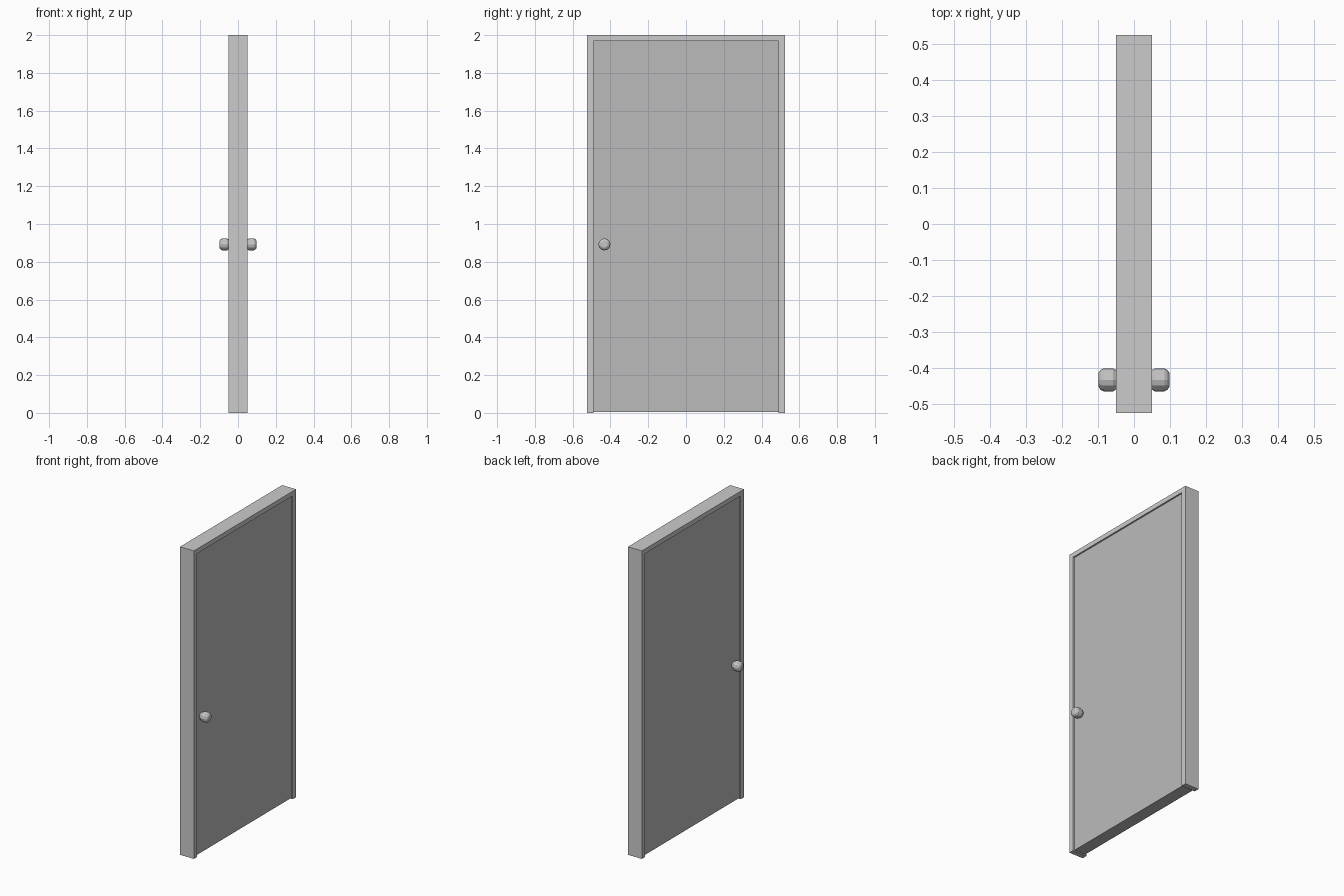
import bpy, bmesh, math
from mathutils import Matrix

if "Cube" in bpy.data.objects:
    bpy.data.objects.remove(bpy.data.objects["Cube"])


def material(name, v):
    m = bpy.data.materials.new(name)
    m.diffuse_color = (v, v, v, 1)
    m.use_nodes = True
    m.node_tree.nodes["Principled BSDF"].inputs["Base Color"].default_value = m.diffuse_color
    return m


FRAME = material("light grey", 0.60)
PANEL = material("mid grey", 0.50)
METAL = material("knob grey", 0.55)


def finish(name, bm, mat):
    bmesh.ops.recalc_face_normals(bm, faces=bm.faces)
    me = bpy.data.meshes.new(name)
    bm.to_mesh(me)
    bm.free()
    me.materials.append(mat)
    ob = bpy.data.objects.new(name, me)
    bpy.context.collection.objects.link(ob)
    return ob


# Door frame: a U-shaped outline extruded through the wall thickness
W, H, T, D = 0.524, 2.0, 0.034, 0.05
outline = [(-W, 0), (-W, H), (W, H), (W, 0),
           (W - T, 0), (W - T, H - T + 0.004), (-W + T, H - T + 0.004), (-W + T, 0)]
bm = bmesh.new()
face = bm.faces.new([bm.verts.new((-D, y, z)) for y, z in outline])
ext = bmesh.ops.extrude_face_region(bm, geom=[face])
bmesh.ops.translate(bm, vec=(2 * D, 0, 0),
                    verts=[v for v in ext["geom"] if isinstance(v, bmesh.types.BMVert)])
finish("door_frame", bm, FRAME)

# Door panel, set back a little from both frame faces
bm = bmesh.new()
bmesh.ops.create_cube(bm, size=1)
z0, z1 = 0.006, H - T + 0.004
bmesh.ops.scale(bm, vec=(0.08, 2 * (W - T), z1 - z0), verts=bm.verts)
bmesh.ops.translate(bm, vec=(0, 0, (z0 + z1) / 2), verts=bm.verts)
finish("door_panel", bm, PANEL)

# Knobs: a short rounded profile turned about the x axis, one per side
PROFILE = [(0.039, 0.022), (0.05, 0.027), (0.058, 0.032), (0.084, 0.032),
           (0.093, 0.027), (0.099, 0.018)]
SIDES = 12
for side, name in ((1, "knob_right"), (-1, "knob_left")):
    bm = bmesh.new()
    rings = []
    for x, r in PROFILE:
        rings.append([bm.verts.new((side * x,
                                    -0.432 + r * math.cos(2 * math.pi * i / SIDES),
                                    0.892 + r * math.sin(2 * math.pi * i / SIDES)))
                      for i in range(SIDES)])
    for a, b in zip(rings, rings[1:]):
        for i in range(SIDES):
            j = (i + 1) % SIDES
            bm.faces.new((a[i], a[j], b[j], b[i]))
    bm.faces.new(rings[0])
    bm.faces.new(rings[-1])
    finish(name, bm, METAL)
